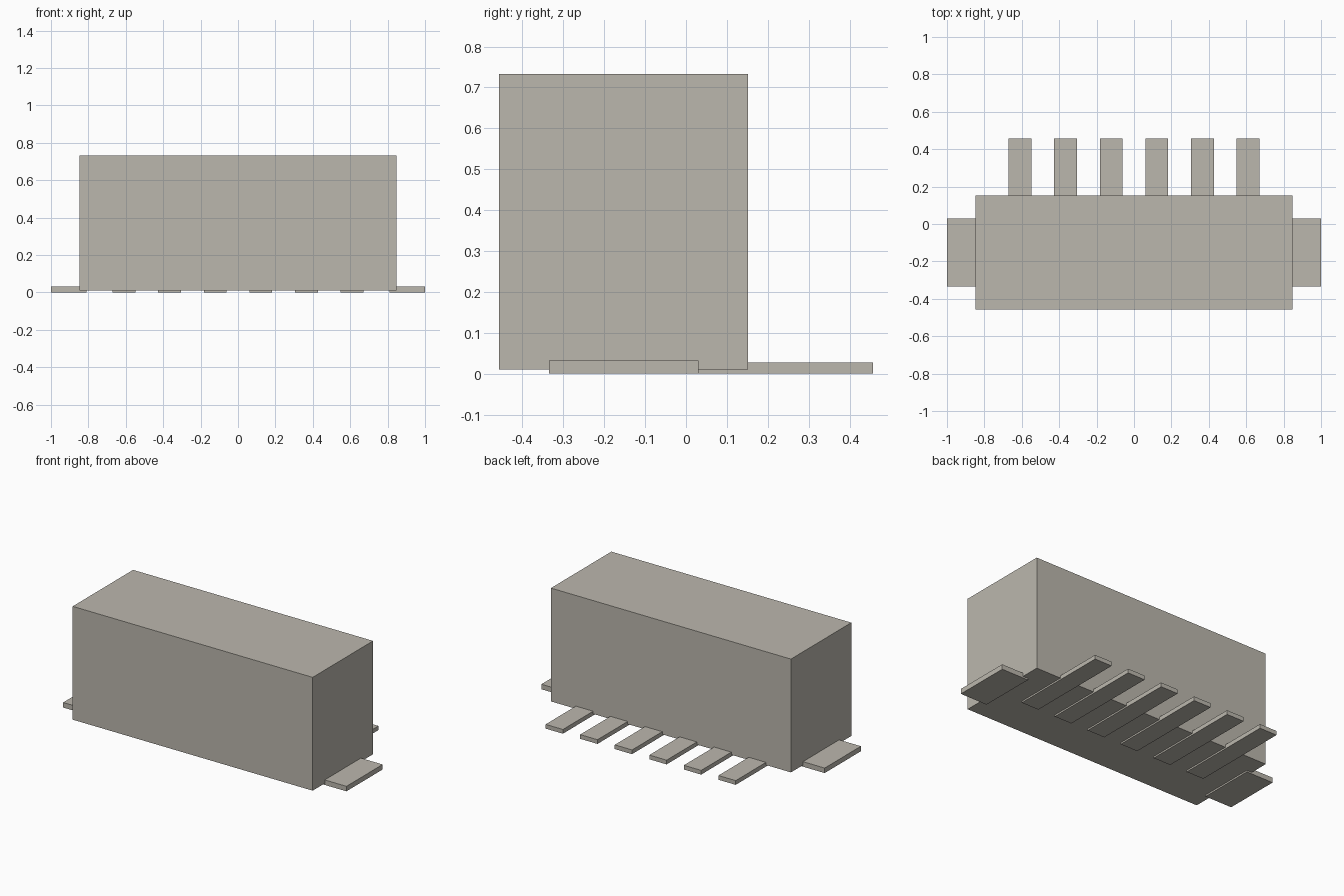
import bpy

cube = bpy.data.objects.get("Cube")
if cube:
    bpy.data.objects.remove(cube, do_unlink=True)

# Single warm grey for the whole part
grey = bpy.data.materials.new("warm_grey")
grey.use_nodes = True
colour = (0.50, 0.475, 0.42, 1.0)
grey.diffuse_color = colour
grey.node_tree.nodes["Principled BSDF"].inputs["Base Color"].default_value = colour


def box(name, x, y, z):
    """Axis-aligned box from (min, max) pairs."""
    spans = (x, y, z)
    bpy.ops.mesh.primitive_cube_add(size=1, location=[(a + b) / 2 for a, b in spans])
    obj = bpy.context.object
    obj.name = name
    obj.scale = [b - a for a, b in spans]
    bpy.ops.object.transform_apply(location=False, rotation=False, scale=True)
    obj.data.materials.append(grey)
    return obj


# Housing, raised slightly above the board plane
box("housing", (-0.847, 0.847), (-0.457, 0.152), (0.01, 0.733))

# Mounting tabs at both ends
for side, sign in (("left", 1), ("right", -1)):
    box("mounting_tab_" + side, sorted((sign * 0.81, sign)), (-0.335, 0.03), (0.0, 0.032))

# Row of six contact pins running under the housing and out of the back
PIN_COUNT, PITCH, PIN_WIDTH = 6, 0.244, 0.122
for i in range(PIN_COUNT):
    cx = (i - (PIN_COUNT - 1) / 2) * PITCH
    box(f"contact_pin_{i + 1}", (cx - PIN_WIDTH / 2, cx + PIN_WIDTH / 2),
        (-0.19, 0.457), (0.0, 0.027))
